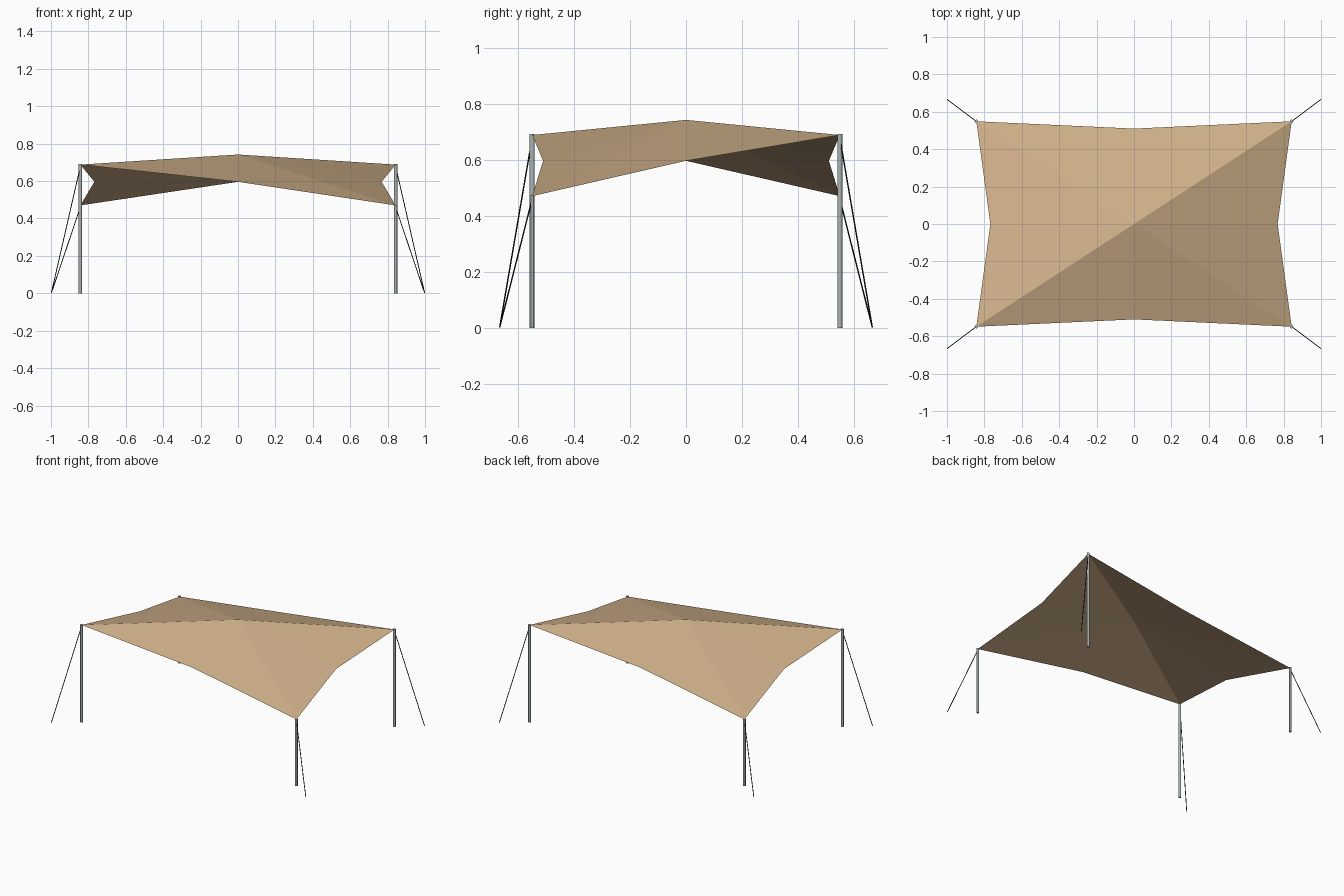
import bpy
import bmesh
from mathutils import Vector

cube = bpy.data.objects.get("Cube")
if cube:
    bpy.data.objects.remove(cube, do_unlink=True)


def material(name, color, roughness):
    mat = bpy.data.materials.new(name)
    mat.use_nodes = True
    mat.diffuse_color = (*color, 1)
    shader = mat.node_tree.nodes["Principled BSDF"]
    shader.inputs["Base Color"].default_value = (*color, 1)
    shader.inputs["Roughness"].default_value = roughness
    return mat


TAN = material("tan canvas", (0.62, 0.43, 0.25), 0.9)
GREY = material("grey metal", (0.40, 0.45, 0.45), 0.5)
BLACK = material("black rope", (0.012, 0.012, 0.012), 0.9)

CORNER_X, CORNER_Y = 0.843, 0.549
PEG_X, PEG_Y = 0.998, 0.665
HIGH, LOW, MIDDLE, PEAK = 0.688, 0.47, 0.596, 0.742


def rod(name, start, end, radius, sides, mat):
    """A straight round bar between two points."""
    start, end = Vector(start), Vector(end)
    axis = end - start
    bpy.ops.mesh.primitive_cylinder_add(
        vertices=sides, radius=radius, depth=axis.length, location=(start + end) / 2)
    obj = bpy.context.object
    obj.name = name
    obj.rotation_euler = axis.to_track_quat("Z", "Y").to_euler()
    obj.data.materials.append(mat)
    bpy.ops.object.shade_smooth_by_angle()
    return obj


# Canopy: a fan of flat panels, high and low corners alternating round the peak
rim = [
    (-CORNER_X, -CORNER_Y, HIGH), (0, -0.51, MIDDLE),
    (CORNER_X, -CORNER_Y, LOW), (0.768, 0, MIDDLE),
    (CORNER_X, CORNER_Y, HIGH), (0, 0.51, MIDDLE),
    (-CORNER_X, CORNER_Y, LOW), (-0.768, 0, MIDDLE),
]
bm = bmesh.new()
peak = bm.verts.new((0, 0, PEAK))
verts = [bm.verts.new(p) for p in rim]
for i, vert in enumerate(verts):
    bm.faces.new((peak, vert, verts[(i + 1) % len(verts)]))
mesh = bpy.data.meshes.new("canopy")
bm.to_mesh(mesh)
bm.free()
mesh.materials.append(TAN)
canopy = bpy.data.objects.new("canopy", mesh)
bpy.context.collection.objects.link(canopy)

# Poles and guy ropes at the four corners
for sx, side in ((-1, "right"), (1, "left")):
    for sy, end in ((-1, "front"), (1, "back")):
        top = HIGH if sx == sy else LOW
        x, y = sx * CORNER_X, sy * CORNER_Y
        rod(f"{end}_{side}_pole", (x, y, 0), (x, y, top + 0.003), 0.009, 12, GREY)
        rod(f"{end}_{side}_guy_rope", (x, y, top - 0.01),
            (sx * PEG_X, sy * PEG_Y, 0.001), 0.0025, 6, BLACK)
